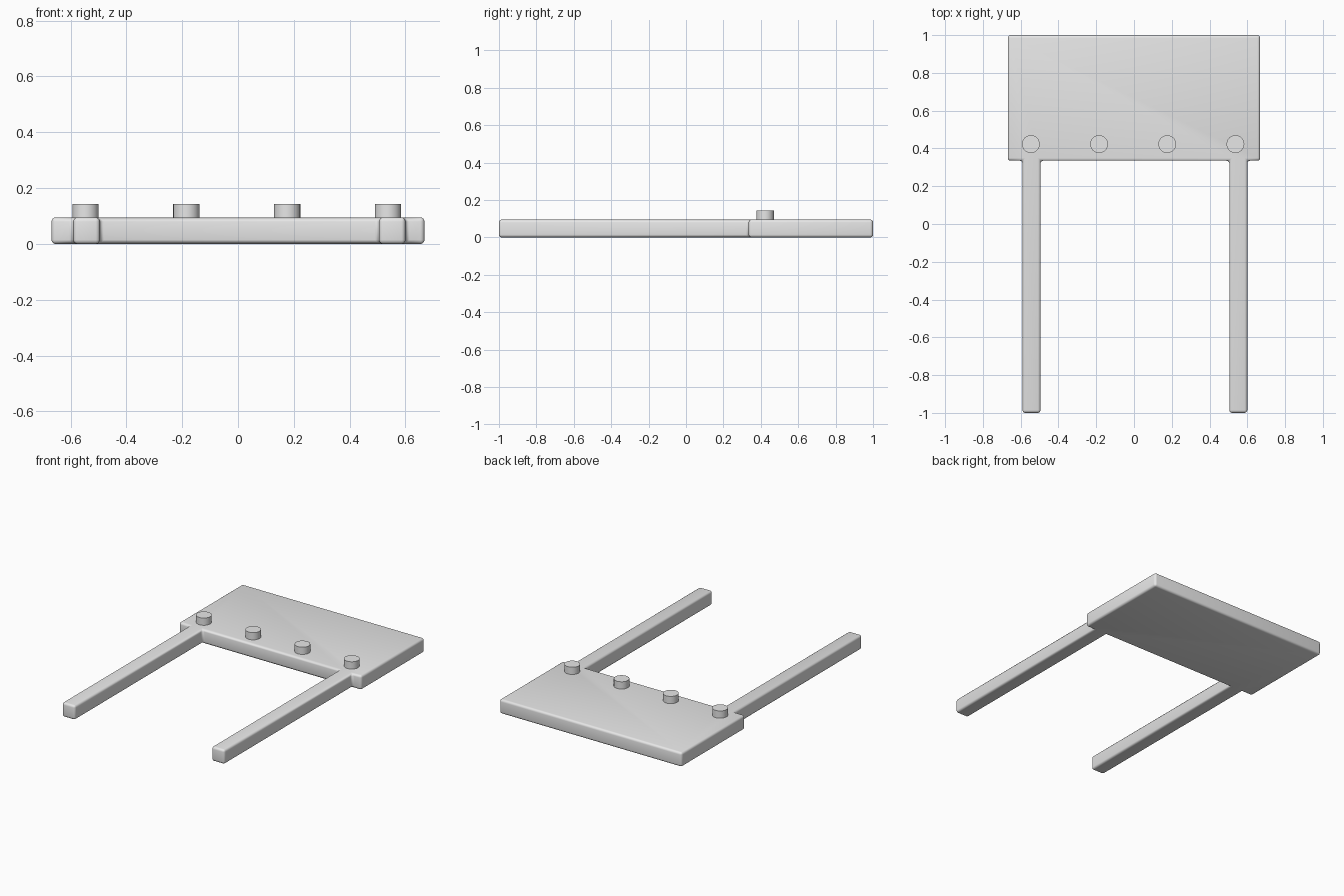
import bpy
import bmesh
import math

if "Cube" in bpy.data.objects:
    bpy.data.objects.remove(bpy.data.objects["Cube"], do_unlink=True)

grey = bpy.data.materials.new("plain grey")
grey.use_nodes = True
colour = (0.8, 0.8, 0.8, 1)
grey.diffuse_color = colour
grey.node_tree.nodes["Principled BSDF"].inputs["Base Color"].default_value = colour

THICK = 0.095
STUD_TOP = 0.143


def smooth(obj, angle):
    bpy.ops.object.select_all(action="DESELECT")
    obj.select_set(True)
    bpy.context.view_layer.objects.active = obj
    bpy.ops.object.shade_smooth_by_angle(angle=math.radians(angle))


# Panel and two prongs as one extruded outline with rounded edges
outline = [(-0.59, -1), (-0.495, -1), (-0.495, 0.335), (0.505, 0.335),
           (0.505, -1), (0.6, -1), (0.6, 0.335), (0.668, 0.335),
           (0.668, 1), (-0.668, 1), (-0.668, 0.335), (-0.59, 0.335)]
bm = bmesh.new()
face = bm.faces.new([bm.verts.new((x, y, 0)) for x, y in outline])
top = bmesh.ops.extrude_face_region(bm, geom=[face])["geom"]
bmesh.ops.translate(bm, vec=(0, 0, THICK),
                    verts=[v for v in top if isinstance(v, bmesh.types.BMVert)])
bmesh.ops.recalc_face_normals(bm, faces=bm.faces)
bmesh.ops.bevel(bm, geom=bm.edges[:], offset=0.015, segments=4,
                profile=0.5, affect="EDGES")
mesh = bpy.data.meshes.new("forked_panel")
bm.to_mesh(mesh)
bm.free()
panel = bpy.data.objects.new("forked_panel", mesh)
bpy.context.collection.objects.link(panel)
mesh.materials.append(grey)
smooth(panel, 40)

# Row of round studs, rooted inside the panel
ROOT = 0.05
for i in range(4):
    bpy.ops.mesh.primitive_cylinder_add(
        vertices=32, radius=0.047, depth=STUD_TOP - ROOT,
        location=(-0.546 + 0.361 * i, 0.423, (STUD_TOP + ROOT) / 2))
    stud = bpy.context.object
    stud.name = f"stud_{i + 1}"
    stud.data.materials.append(grey)
    smooth(stud, 30)
